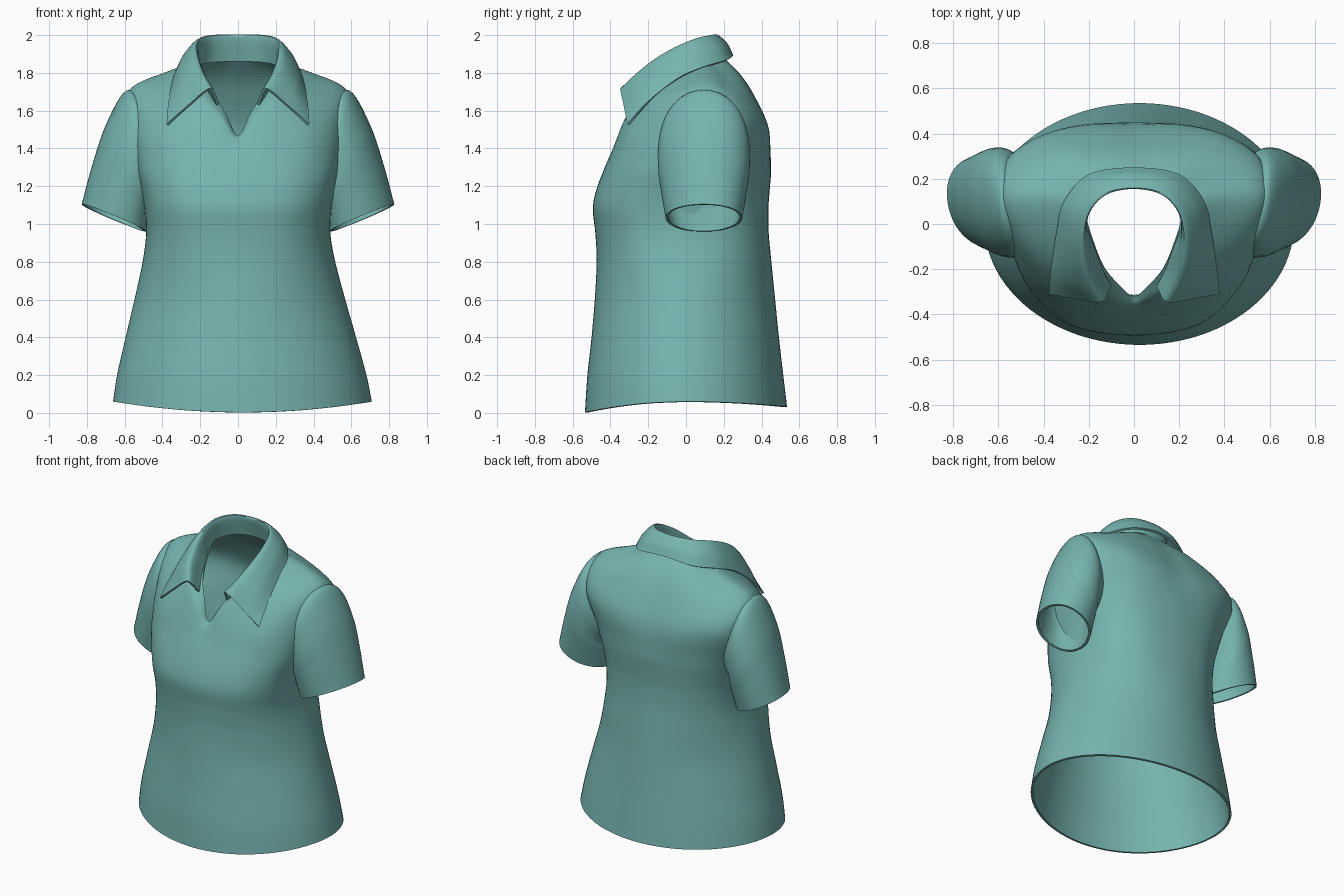
import bpy, math
from mathutils import Vector

if "Cube" in bpy.data.objects:
    bpy.data.objects.remove(bpy.data.objects["Cube"])

teal = bpy.data.materials.new("teal_cloth")
teal.diffuse_color = (0.18, 0.455, 0.43, 1)
teal.use_nodes = True
teal.node_tree.nodes["Principled BSDF"].inputs["Base Color"].default_value = teal.diffuse_color


def spline(pts, n, closed=False):
    """Smooth curve through all points, n steps per span."""
    m = len(pts)
    if closed:
        get = lambda i: pts[i % m]
    else:
        ext = [2 * pts[0] - pts[1]] + pts + [2 * pts[-1] - pts[-2]]
        get = lambda i: ext[i + 1]
    out = []
    for i in range(m if closed else m - 1):
        a, b, c, d = get(i - 1), get(i), get(i + 1), get(i + 2)
        for k in range(n):
            t = k / n
            out.append(0.5 * (2 * b + (c - a) * t + (2 * a - 5 * b + 4 * c - d) * t * t
                              + (3 * b - a - 3 * c + d) * t ** 3))
    if not closed:
        out.append(pts[-1].copy())
    return out


def flip(p):
    return Vector((-p.x, p.y, p.z))


def vecs(rows):
    return [Vector(p) for p in rows]


def power(v, e):
    """Squares off a circle slightly."""
    return math.copysign(abs(v) ** e, v)


def cloth(name, rings, closed, n_around, n_along, thickness, mirror=False):
    """Smooth lofted sheet through the rings, thickened inwards."""
    rings = [spline(r, n_around, closed) for r in rings]
    cols = [spline(list(c), n_along) for c in zip(*rings)]
    rows = list(zip(*cols))
    w = len(rows[0])
    verts = [p for r in rows for p in r]
    faces = []
    for j in range(len(rows) - 1):
        for i in range(w if closed else w - 1):
            k = (i + 1) % w
            faces.append((j * w + i, j * w + k, (j + 1) * w + k, (j + 1) * w + i))
    me = bpy.data.meshes.new(name)
    me.from_pydata(verts, [], faces)
    me.materials.append(teal)
    ob = bpy.data.objects.new(name, me)
    bpy.context.collection.objects.link(ob)
    if mirror:
        ob.modifiers.new("mirror", 'MIRROR').use_mirror_merge = False
    s = ob.modifiers.new("thickness", 'SOLIDIFY')
    s.thickness = thickness
    s.offset = -1
    bpy.ops.object.select_all(action='DESELECT')
    ob.select_set(True)
    bpy.context.view_layer.objects.active = ob
    bpy.ops.object.convert(target='MESH')
    bpy.ops.object.shade_smooth_by_angle(angle=math.radians(50))
    return ob


# --- Torso: rounded sections (z, half width, front y, back y) ---
sections = [(0.0, .685, -.535, .535), (.2, .66, -.522, .515), (.4, .61, -.50, .492),
            (.6, .558, -.483, .472), (.8, .51, -.473, .452), (.95, .488, -.48, .438),
            (1.08, .495, -.493, .436), (1.18, .515, -.475, .443), (1.3, .545, -.43, .45)]
halves = []
for z, a, yf, yb in sections:
    half = []
    e = min(1, max(.79, 1 - .5 * (z - .6)))  # oval hem, boxier chest
    for i in range(9):
        t = math.pi * i / 8
        s, c = abs(math.sin(t)), math.cos(t)
        y = (yf + yb) / 2 - (yb - yf) / 2 * power(c, e)
        zz = z
        if z == 0:  # hem dips at the front and a little at the back
            zz = .06 - (.057 if c > 0 else .028) * c * c
        half.append(Vector((a * power(s, e), y, zz)))
    halves.append(half)

# --- Shoulders: half rings from the centre front to the centre back ---
halves += [vecs(h) for h in (
    [(0, -.39, 1.39), (.2, -.37, 1.42), (.39, -.295, 1.46), (.53, -.13, 1.50), (.58, .09, 1.53),
     (.56, .285, 1.52), (.40, .395, 1.52), (.2, .438, 1.50), (0, .433, 1.50)],
    [(0, -.37, 1.43), (.16, -.345, 1.50), (.33, -.255, 1.585), (.50, -.08, 1.66), (.575, .10, 1.71),
     (.535, .24, 1.68), (.36, .33, 1.685), (.16, .355, 1.69), (0, .355, 1.68)],
    [(0, -.35, 1.455), (.09, -.32, 1.56), (.215, -.235, 1.68), (.315, -.07, 1.76), (.375, .10, 1.805),
     (.315, .19, 1.805), (.22, .255, 1.81), (.11, .28, 1.80), (0, .285, 1.79)],
    [(0, -.32, 1.47), (.065, -.27, 1.585), (.13, -.195, 1.69), (.185, -.075, 1.79), (.215, .03, 1.85),
     (.19, .11, 1.875), (.14, .165, 1.885), (.07, .19, 1.885), (0, .198, 1.885)])]
rings = []
for half in halves:
    ring = half + [flip(p) for p in half[-2:0:-1]]
    # the lower body leans slightly to one side
    rings.append([p + Vector((.025 * max(0, 1 - p.z), 0, 0)) for p in ring])
cloth("shirt_body", rings, True, 6, 5, .015)

# --- Sleeves: (outer x, outer z, inner x, inner z, half depth) ---
sleeve = []
for ox, oz, ix, iz, hy in [(.50, 1.64, .40, 1.20, .18), (.59, 1.707, .47, 1.13, .235),
                           (.695, 1.53, .475, 1.08, .243), (.767, 1.32, .48, 1.02, .225),
                           (.825, 1.105, .487, .96, .203)]:
    o, i = Vector((ox, .095, oz)), Vector((ix, .095, iz))
    # the front side leans towards the body
    c, u, v = (o + i) / 2, (o - i) / 2, Vector((-.03, -hy, 0))
    sleeve.append([c + u * power(math.cos(k * math.pi / 8), .96)
                   + v * power(math.sin(k * math.pi / 8), .96) for k in range(16)])
cloth("sleeves", sleeve, True, 3, 7, .015, mirror=True)

# --- Collar: stand, fold line and falling edge, front end to centre back ---
base = vecs([(.10, -.275, 1.635), (.14, -.20, 1.695), (.17, -.115, 1.76), (.20, -.035, 1.81),
             (.207, .05, 1.835), (.138, .15, 1.855), (0, .185, 1.86)])
fold = vecs([(.145, -.345, 1.72), (.185, -.27, 1.79), (.215, -.17, 1.87), (.222, -.06, 1.935),
             (.20, .05, 1.98), (.125, .13, 1.998), (0, .155, 2.0)])
fall = vecs([(.378, -.31, 1.53), (.372, -.235, 1.615), (.362, -.16, 1.685), (.342, -.03, 1.78),
             (.31, .10, 1.835), (.20, .22, 1.87), (0, .25, 1.895)])
bulge = []
for k, (f, e) in enumerate(zip(fold, fall)):
    mid = (f + e) / 2
    out = Vector((mid.x, mid.y, 0)).normalized()
    bulge.append(mid + (out * .012 + Vector((0, 0, .014))) * (.3 if k == 0 else 1))
strips = [[flip(p) for p in h] + h[-2::-1] for h in (base, fold, bulge, fall)]
cloth("collar", strips, False, 5, 6, .014)
